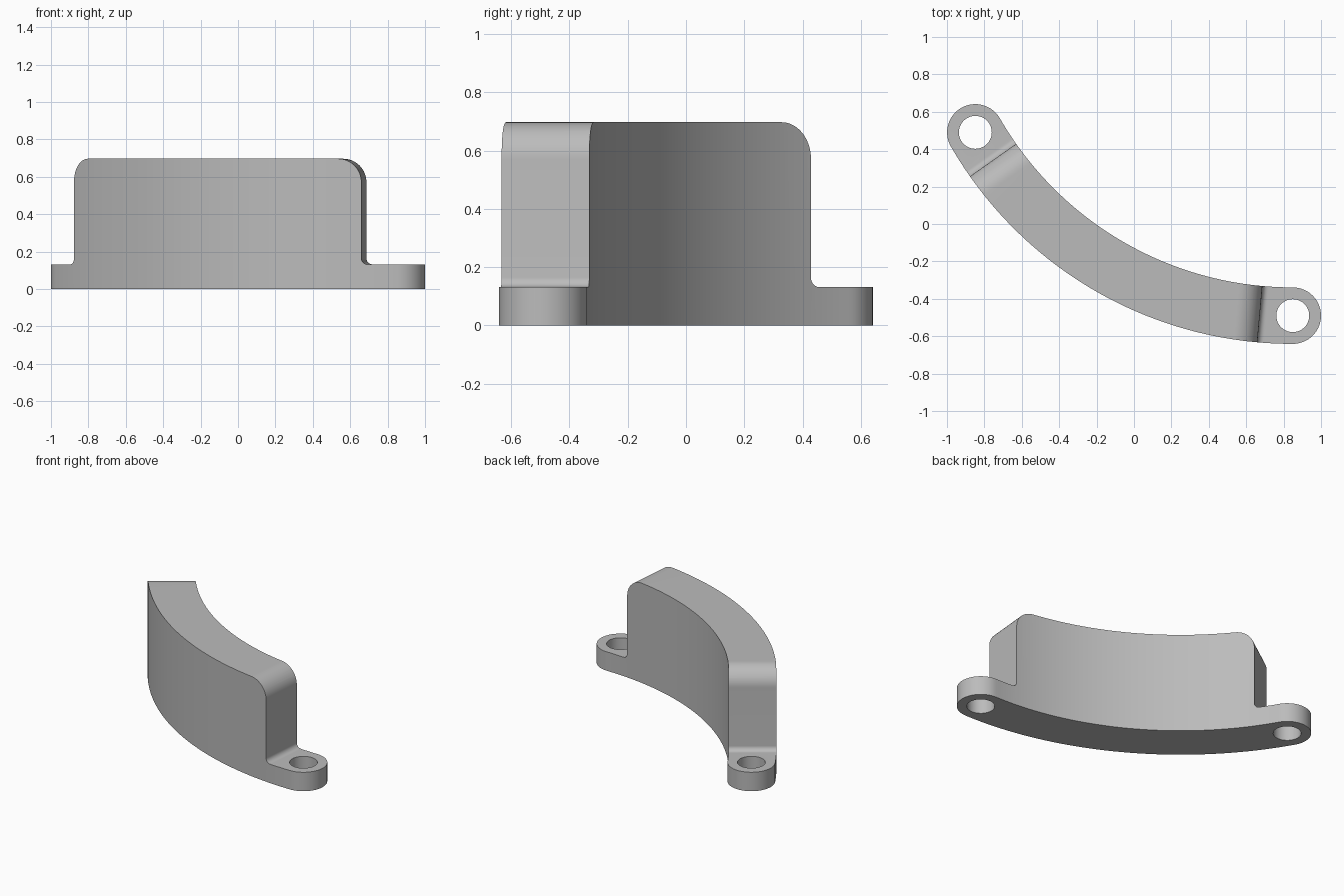
import bpy, bmesh
from math import sin, cos, pi, radians
from mathutils import Vector

cube = bpy.data.objects.get("Cube")
if cube:
    bpy.data.objects.remove(cube, do_unlink=True)

CENTRE = Vector((0.849, 1.47, 0))   # centre of the curved band
R, HALF = 1.96, 0.151               # mid radius, half width
START, END = radians(210), radians(270)
FLANGE, TOP = 0.132, 0.697
HOLE, WALL = 0.088, radians(5.15)
TOP_FILLET, LOW_FILLET = 0.125, 0.033


def polar(c, r, a):
    return c + Vector((cos(a), sin(a), 0)) * r


def arc(c, r, a0, a1, n):
    return [polar(c, r, a0 + (a1 - a0) * i / n) for i in range(n + 1)]


def prism(name, points, offset):
    """Extrude a closed outline along an offset vector."""
    bm = bmesh.new()
    face = bm.faces.new([bm.verts.new(p) for p in points])
    made = bmesh.ops.extrude_face_region(bm, geom=[face])["geom"]
    bmesh.ops.translate(bm, vec=offset,
                        verts=[g for g in made if isinstance(g, bmesh.types.BMVert)])
    bmesh.ops.recalc_face_normals(bm, faces=bm.faces)
    mesh = bpy.data.meshes.new(name)
    bm.to_mesh(mesh)
    bm.free()
    obj = bpy.data.objects.new(name, mesh)
    bpy.context.collection.objects.link(obj)
    return obj


# Curved plan with rounded ends, raised to full height
left_end, right_end = polar(CENTRE, R, START), polar(CENTRE, R, END)
plan = arc(CENTRE, R + HALF, START, END, 64)
plan += arc(right_end, HALF, END, END + pi, 32)[1:]
plan += arc(CENTRE, R - HALF, END, START, 64)[1:]
plan += arc(left_end, HALF, START + pi, START + 2 * pi, 32)[1:-1]
body = prism("curved_bracket", plan, Vector((0, 0, TOP)))

# Step profile: flat lug, small inner fillet, upright wall, large top fillet
low = arc(Vector((LOW_FILLET, FLANGE + LOW_FILLET, 0)), LOW_FILLET, 1.5 * pi, pi, 8)
high = arc(Vector((-TOP_FILLET, TOP - TOP_FILLET, 0)), TOP_FILLET, 0, pi / 2, 16)
step = ([Vector((0.6, FLANGE, 0))] + low + high
        + [Vector((-TOP_FILLET, TOP + 0.1, 0)), Vector((0.6, TOP + 0.1, 0))])

cutters = []
for side, angle, sign, end in (("left", END, -1, right_end), ("right", START, 1, left_end)):
    a = angle + sign * WALL
    radial = Vector((cos(a), sin(a), 0))
    along = Vector((sin(a), -cos(a), 0)) * sign
    base = CENTRE + radial * (R - 0.4)
    cutters.append(prism(side + "_step_cutter",
                         [base + along * p.x + Vector((0, 0, p.y)) for p in step],
                         radial * 0.8))
    ring = arc(end - Vector((0, 0, 0.1)), HOLE, 0, 2 * pi, 48)[:-1]
    cutters.append(prism(side + "_hole_cutter", ring, Vector((0, 0, 1))))

# Cut the lugs and bolt holes
bpy.context.view_layer.objects.active = body
body.select_set(True)
for cutter in cutters:
    cutter.hide_render = True
    mod = body.modifiers.new(cutter.name, "BOOLEAN")
    mod.operation, mod.solver, mod.object = "DIFFERENCE", "EXACT", cutter
    bpy.ops.object.modifier_apply(modifier=mod.name)
    bpy.data.objects.remove(cutter, do_unlink=True)
bpy.ops.object.shade_smooth_by_angle(angle=radians(30))

# Plain grey finish
grey = bpy.data.materials.new("plain_grey")
grey.use_nodes = True
colour = (0.5, 0.5, 0.5, 1)
grey.diffuse_color = colour
grey.node_tree.nodes["Principled BSDF"].inputs["Base Color"].default_value = colour
body.data.materials.clear()
body.data.materials.append(grey)
